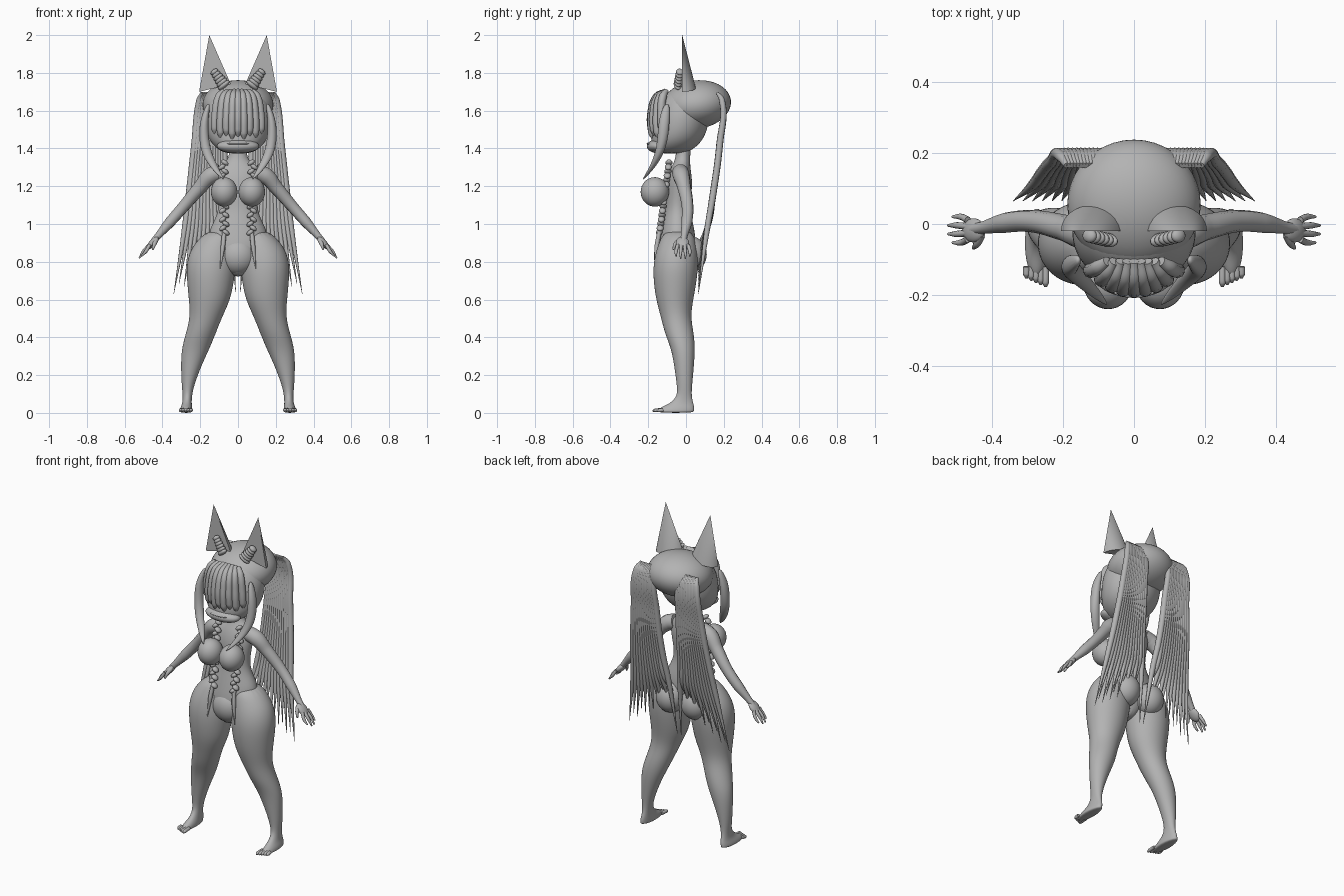
import bpy, bmesh, math
from mathutils import Matrix, Vector, Euler

cube = bpy.data.objects.get("Cube")
if cube:
    bpy.data.objects.remove(cube)

GREY = (0.45, 0.45, 0.45, 1)
clay = bpy.data.materials.new("plain grey")
clay.use_nodes = True
clay.diffuse_color = GREY
clay.node_tree.nodes["Principled BSDF"].inputs["Base Color"].default_value = GREY


def add_object(name, data, mirror):
    data.materials.append(clay)
    obj = bpy.data.objects.new(name, data)
    bpy.context.collection.objects.link(obj)
    if mirror:
        obj.modifiers.new("Mirror", "MIRROR").use_mirror_merge = False
    return obj


def finish(name, bm, mirror=False, subdivide=0):
    bmesh.ops.recalc_face_normals(bm, faces=bm.faces)
    for f in bm.faces:
        f.smooth = True
    mesh = bpy.data.meshes.new(name)
    bm.to_mesh(mesh)
    bm.free()
    obj = add_object(name, mesh, mirror)
    if subdivide:
        obj.modifiers.new("Subdivision", "SUBSURF").levels = subdivide
        obj.modifiers["Subdivision"].render_levels = subdivide
    return obj


def loft(name, rings, mirror=False, sides=18):
    """Skin horizontal ellipses given as (x, y, z, x radius, y radius)."""
    bm = bmesh.new()
    loops = []
    for x, y, z, rx, ry in rings:
        angles = [math.tau * i / sides for i in range(sides)]
        loops.append([bm.verts.new((x + rx * math.cos(a), y + ry * math.sin(a), z)) for a in angles])
    for low, high in zip(loops, loops[1:]):
        for i in range(sides):
            j = (i + 1) % sides
            bm.faces.new((low[i], low[j], high[j], high[i]))
    bm.faces.new(loops[0])
    bm.faces.new(loops[-1])
    return finish(name, bm, mirror, 2)


def blobs(name, items, mirror=False, segments=32):
    """Join ellipsoids given as (centre, radii, rotation in degrees)."""
    bm = bmesh.new()
    for centre, radii, turn in items:
        rot = Euler([math.radians(t) for t in turn]).to_matrix().to_4x4()
        m = Matrix.Translation(centre) @ rot @ Matrix.Diagonal((*radii, 1))
        bmesh.ops.create_uvsphere(bm, u_segments=segments, v_segments=segments // 2, radius=1, matrix=m)
    return finish(name, bm, mirror)


def tubes(name, paths, mirror=False):
    """Round strands; each path is a list of (x, y, z, radius)."""
    curve = bpy.data.curves.new(name, "CURVE")
    curve.dimensions = "3D"
    curve.bevel_depth = 1
    curve.bevel_resolution = 3
    curve.resolution_u = 8
    curve.use_fill_caps = True
    for path in paths:
        spline = curve.splines.new("BEZIER")
        spline.bezier_points.add(len(path) - 1)
        for p, (x, y, z, r) in zip(spline.bezier_points, path):
            p.co = (x, y, z)
            p.radius = r
            p.handle_left_type = p.handle_right_type = "AUTO"
    return add_object(name, curve, mirror)


# Torso and neck
loft("torso", [
    (0, -.07, .72, .03, .05), (0, -.065, .78, .09, .085), (0, -.05, .87, .15, .105),
    (0, -.045, .95, .165, .095), (0, -.045, 1.02, .125, .08), (0, -.045, 1.08, .103, .066),
    (0, -.04, 1.15, .108, .07), (0, -.035, 1.23, .122, .07), (0, -.03, 1.29, .12, .055),
    (0, -.02, 1.33, .06, .042), (0, -.015, 1.37, .046, .038), (0, -.01, 1.44, .046, .04)])
blobs("chest", [((.073, -.165, 1.17), (.07, .075, .078), (0, 0, 0))], True)
blobs("belly", [((0, -.085, .83), (.1, .085, .1), (0, 0, 0))])
blobs("buttocks", [((.085, .025, .84), (.085, .085, .095), (0, 0, 0))], True)

# Legs, running down into the feet
loft("leg", [
    (.09, -.04, .97, .07, .075), (.115, -.045, .9, .115, .1), (.135, -.05, .84, .128, .115),
    (.143, -.055, .77, .133, .121), (.146, -.058, .69, .125, .115), (.15, -.06, .6, .112, .1),
    (.168, -.055, .51, .086, .08), (.197, -.035, .42, .08, .078), (.225, -.015, .34, .075, .064),
    (.248, -.01, .25, .055, .053), (.265, -.008, .15, .034, .041), (.268, -.008, .09, .024, .037),
    (.27, -.022, .05, .025, .062), (.273, -.045, .03, .031, .09), (.275, -.055, .012, .034, .1),
    (.275, -.055, 0, .032, .097)], True)
toes = []
for i in range(5):
    x = .249 + .0135 * i
    reach = -.177 + .006 * i
    toes.append([(x, -.12, .016, .01), (x, reach + .012, .013, .01), (x, reach, .009, .004)])
tubes("toes", toes, True)

# Arms and hands
tubes("arm", [[(.09, -.03, 1.275, .045), (.145, -.025, 1.255, .046), (.2, -.01, 1.195, .037),
               (.29, .008, 1.09, .031), (.36, .004, 1.01, .029), (.425, -.01, .935, .018),
               (.455, -.015, .9, .016)]], True)
blobs("palm", [((.452, -.018, .9), (.043, .034, .018), (0, 48, 0))], True)
fingers = [[(.43, -.03, .92, .012), (.442, -.055, .895, .011), (.452, -.068, .865, .005)]]
for i in range(4):
    y = -.043 + .018 * i
    spread = y + (y + .016) * .35
    drop = .012 if i in (0, 3) else 0
    fingers.append([(.468, y, .89, .01), (.5 - drop, spread, .855, .009),
                    (.523 - drop, spread, .818 + drop, .004)])
tubes("fingers", fingers, True)

# Head: face, muzzle and rounded hair cap
loft("face", [
    (0, -.08, 1.372, .06, .07), (0, -.07, 1.395, .11, .11), (0, -.05, 1.44, .155, .14),
    (0, -.03, 1.51, .178, .15), (0, -.02, 1.6, .178, .148), (0, 0, 1.68, .15, .125),
    (0, .02, 1.73, .08, .07)])
blobs("muzzle", [((0, -.145, 1.412), (.112, .062, .038), (0, 0, 0))])
blobs("lips", [((0, -.19, 1.425), (.06, .018, .008), (0, 0, 0))])
blobs("hair_cap", [((0, .055, 1.632), (.188, .184, .128), (8, 0, 0))], segments=40)

# Tall ears: flat in front, rounded behind
bm = bmesh.new()
tip = bm.verts.new((.152, -.02, 2))
base = []
for i in range(13):
    a = math.pi * i / 12
    base.append(bm.verts.new((.122 + .084 * math.cos(a), -.02 + .072 * math.sin(a),
                              1.72 - .02 * math.cos(a))))
for a, b in zip(base, base[1:]):
    bm.faces.new((a, b, tip))
bm.faces.new((base[-1], base[0], tip))
bm.faces.new(base)
ear = finish("ear", bm, True)
for poly in ear.data.polygons[-2:]:
    poly.use_smooth = False
tuft = []
for i in range(6):
    t = i / 5
    tuft.append(((.075 + .05 * t, -.045 + .012 * t, 1.735 + .07 * t),
                 (.037 - .014 * t, .02, .014), (0, 38, 12)))
blobs("ear_tuft", tuft, True, 16)

# Fringe and side locks
fringe = []
for i in range(9):
    u = (i - 4) / 4
    back = .055 * u * u
    end = 1.465 - .015 * (i % 2) + .01 * u * u
    fringe.append([(.075 * u, -.105, 1.705, .014), (.1 * u, -.155 + back * .6, 1.675, .021),
                   (.12 * u, -.186 + back, 1.58, .021), (.123 * u, -.183 + back, end + .03, .02),
                   (.12 * u, -.176 + back, end, .009)])
tubes("fringe", fringe)
loft("side_lock", [
    (.155, -.1, 1.64, .01, .014), (.178, -.115, 1.56, .022, .03), (.182, -.12, 1.48, .026, .03),
    (.174, -.132, 1.4, .028, .026), (.145, -.16, 1.33, .026, .02), (.105, -.2, 1.27, .016, .012),
    (.075, -.228, 1.235, .003, .003)], True, 12)

# Long hair: a fan of strands on each side of the back
strands = []
COUNT = 13
for i in range(COUNT):
    t = i / (COUNT - 1)
    end = .86 - .23 * t + .06 * (i % 2) * (1 - t * .5)
    if i == 0:
        end = .64
    strands.append([
        (.085 + .105 * t, .165, 1.695, .008), (.085 + .12 * t, .19, 1.655, .016),
        (.075 + .155 * t, .178, 1.42, .018), (.06 + .2 * t, .142, 1.15, .018),
        (.04 + .24 * t, .115, .99, .016), (.012 + .328 * t, .065, end, .001)])
tubes("back_hair", strands, True)

# Front braids with loose ends
links = []
for i in range(17):
    t = i / 16
    side = 1 if i % 2 else -1
    links.append(((.078 - .006 * t + .008 * side, -.09 - .05 * t, 1.325 - .37 * t),
                  (.022, .019, .013), (0, 35 * side, 0)))
blobs("braid", links, True, 14)
tubes("braid_end", [[(.072, -.14, .96, .012), (.08, -.155, .88, .012), (.095, -.165, .75, .001)]], True)
